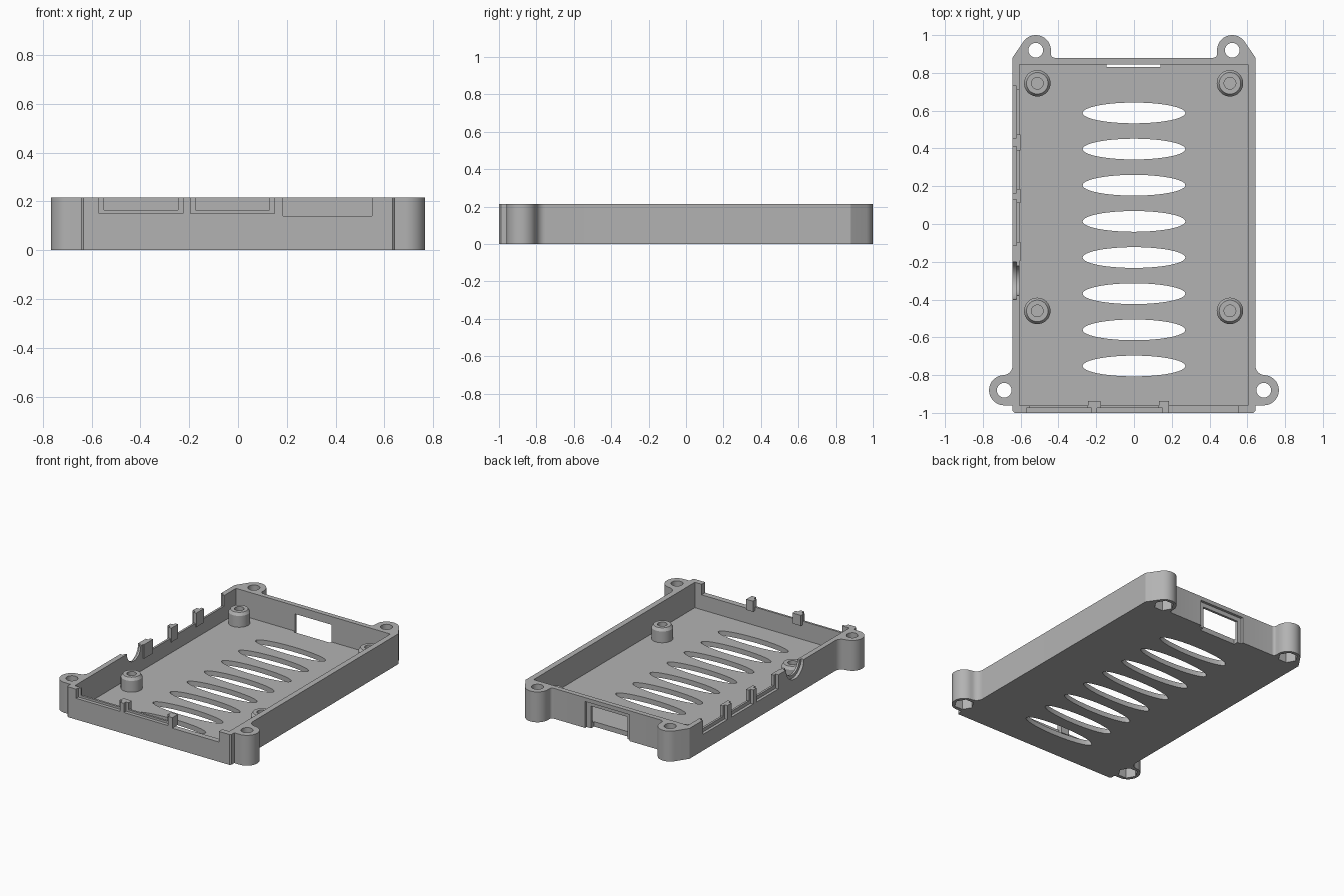
import bpy, bmesh
from math import cos, sin, pi, radians
from mathutils import Matrix, Vector

if "Cube" in bpy.data.objects:
    bpy.data.objects.remove(bpy.data.objects["Cube"], do_unlink=True)

plastic = bpy.data.materials.new("grey plastic")
plastic.use_nodes = True
grey = (0.45, 0.45, 0.45, 1)
plastic.diffuse_color = grey
plastic.node_tree.nodes["Principled BSDF"].inputs["Base Color"].default_value = grey

TOP, FLOOR, WALL_X, EAR = 0.215, 0.035, 0.643, 0.08
FRONT_EAR, BACK_EAR = (0.687, -0.88), (0.52, 0.92)


def finish(name, bm):
    bmesh.ops.recalc_face_normals(bm, faces=bm.faces)
    mesh = bpy.data.meshes.new(name)
    bm.to_mesh(mesh)
    bm.free()
    mesh.materials.append(plastic)
    obj = bpy.data.objects.new(name, mesh)
    bpy.context.collection.objects.link(obj)
    return obj


def box(name, x, y, z):
    bm = bmesh.new()
    bmesh.ops.create_cube(bm, size=1)
    for v in bm.verts:
        v.co = Vector([(r[0] + r[1]) / 2 + c * (r[1] - r[0]) for c, r in zip(v.co, (x, y, z))])
    return finish(name, bm)


def prism(name, points, z0, z1):
    bm = bmesh.new()
    face = bm.faces.new([bm.verts.new((x, y, z0)) for x, y in points])
    side = bmesh.ops.extrude_face_region(bm, geom=[face])
    for v in side["geom"]:
        if isinstance(v, bmesh.types.BMVert):
            v.co.z = z1
    return finish(name, bm)


def arc(center, radius, start, end, steps):
    angles = [radians(start + (end - start) * i / steps) for i in range(steps + 1)]
    return [(center[0] + radius * cos(a), center[1] + radius * sin(a)) for a in angles]


def ring(center, rx, ry, sides):
    return [(center[0] + rx * cos(2 * pi * i / sides), center[1] + ry * sin(2 * pi * i / sides))
            for i in range(sides)]


def cut(target, cutter):
    cutter.hide_render = True
    mod = target.modifiers.new("cut", "BOOLEAN")
    mod.operation, mod.solver, mod.object = "DIFFERENCE", "EXACT", cutter
    bpy.context.view_layer.objects.active = target
    bpy.ops.object.modifier_apply(modifier=mod.name)
    bpy.data.objects.remove(cutter, do_unlink=True)


def smooth(obj):
    bpy.ops.object.select_all(action="DESELECT")
    obj.select_set(True)
    bpy.context.view_layer.objects.active = obj
    bpy.ops.object.shade_smooth_by_angle(angle=radians(30))


# Tray outline with four screw ears, one half mirrored
half = [(0.633, -1), (WALL_X, -0.99), (WALL_X, -0.96)]
half += arc(FRONT_EAR, EAR, -90, 87, 20)
half += arc((0.693, -0.75), 0.05, -93, -180, 8)
half += [(WALL_X, 0.88)]
half += arc(BACK_EAR, EAR, 35, 180, 18)
half += arc((0.42, 0.9), 0.02, 0, -90, 5)
outline = half + [(-x, y) for x, y in reversed(half)]
tray = prism("case_tray", outline, 0, TOP)

# Hollow inside
cut(tray, box("cavity", (-0.607, 0.603), (-0.96, 0.845), (FLOOR, 0.4)))

# Floor vents
for i in range(8):
    cut(tray, prism("vent", ring((0, 0.588 - i * 0.1914), 0.272, 0.055, 48), -0.1, 0.1))

# Screw holes with hexagonal nut pockets below
for side in (-1, 1):
    for x, y in (FRONT_EAR, BACK_EAR):
        cut(tray, prism("screw_hole", ring((side * x, y), 0.039, 0.039, 28), -0.1, 0.4))
        cut(tray, prism("nut_pocket", ring((side * x, y), 0.064, 0.064, 6), -0.1, 0.07))

# Front ports: shallow outer recess, then the opening
for x0, x1 in ((-0.57, -0.225), (-0.195, 0.15)):
    cut(tray, box("recess", (x0, x1), (-1.1, -0.975), (0.15, 0.4)))
    cut(tray, box("opening", (x0 + 0.02, x1 - 0.02), (-1.1, -0.94), (0.165, 0.4)))
cut(tray, box("opening", (0.185, 0.55), (-1.1, -0.94), (0.14, 0.4)))

# Side ports
for y0, y1 in ((0.455, 0.73), (0.165, 0.41), (-0.115, 0.13)):
    cut(tray, box("recess", (-0.8, -0.622), (y0, y1), (0.115, 0.4)))
    cut(tray, box("opening", (-0.8, -0.58), (y0 + 0.02, y1 - 0.02), (0.14, 0.4)))

# Round side port
for radius, depth in ((0.1, -0.622), (0.078, -0.58)):
    cutter = prism("round_port", ring((0, 0), radius, radius, 40), 0, 0.2)
    cutter.data.transform(Matrix.Translation((depth, -0.3, TOP)) @ Matrix.Rotation(-pi / 2, 4, "Y"))
    cut(tray, cutter)

# Back slot, open through the floor edge
cut(tray, box("slot_recess", (-0.175, 0.175), (0.862, 0.95), (-0.1, 0.187)))
cut(tray, box("slot", (-0.145, 0.14), (0.83, 0.95), (-0.1, 0.157)))
smooth(tray)

# Small ribs behind the posts between ports
for i, x in enumerate(((-0.243, -0.177), (0.132, 0.185))):
    box(f"front_rib_{i + 1}", x, (-0.975, -0.938), (0.14, TOP))
for i, y in enumerate(((0.39, 0.475), (0.11, 0.185), (-0.195, -0.095))):
    box(f"side_rib_{i + 1}", (-0.62, -0.6), y, (0.115, TOP))

# Board standoffs: chamfered tubes with blind holes
profile = [(0.07, FLOOR - 0.005), (0.07, 0.115), (0.057, 0.135), (0.031, 0.135), (0.031, FLOOR + 0.002), (0, FLOOR + 0.002)]
for depth, y in (("back", 0.745), ("front", -0.46)):
    for side, x in (("left", 0.508), ("right", -0.512)):
        bm = bmesh.new()
        verts = [bm.verts.new((r, 0, z)) for r, z in profile]
        edges = [bm.edges.new(pair) for pair in zip(verts, verts[1:])]
        bmesh.ops.spin(bm, geom=verts + edges, cent=(0, 0, 0), axis=(0, 0, 1), angle=2 * pi, steps=32)
        bmesh.ops.remove_doubles(bm, verts=bm.verts, dist=0.0005)
        bmesh.ops.translate(bm, verts=bm.verts, vec=(x, y, 0))
        smooth(finish(f"{depth}_{side}_standoff", bm))
